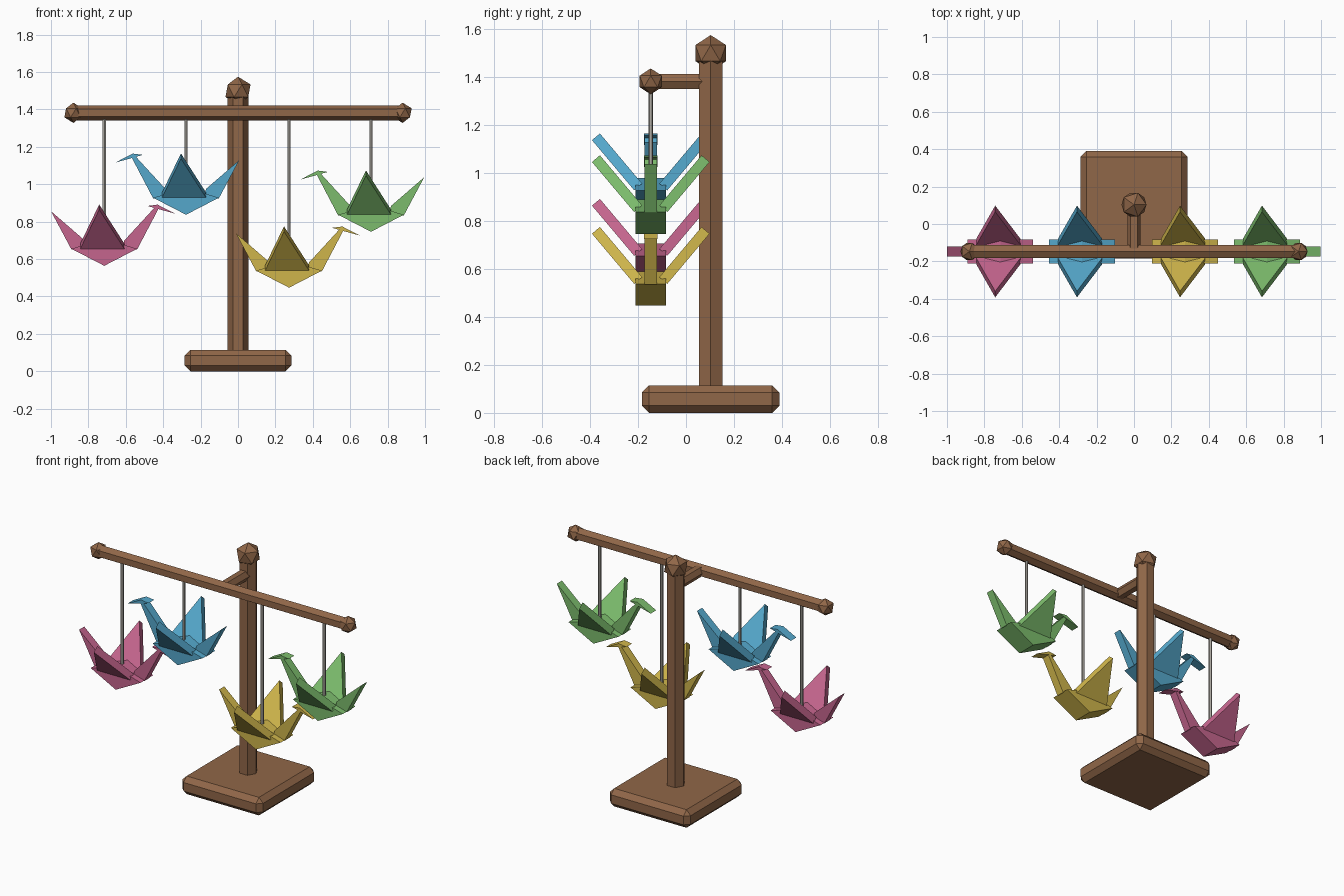
import bpy
import bmesh
from math import pi
from mathutils import Vector

if "Cube" in bpy.data.objects:
    bpy.data.objects.remove(bpy.data.objects["Cube"], do_unlink=True)


def material(name, rgb):
    m = bpy.data.materials.new(name)
    m.use_nodes = True
    m.diffuse_color = (*rgb, 1)
    m.node_tree.nodes["Principled BSDF"].inputs["Base Color"].default_value = (*rgb, 1)
    return m


WOOD = material("brown wood", (0.28, 0.135, 0.065))
CORD = material("grey cord", (0.42, 0.40, 0.36))
PINK = material("pink paper", (0.56, 0.13, 0.27))
BLUE = material("blue paper", (0.09, 0.39, 0.60))
YELLOW = material("yellow paper", (0.62, 0.46, 0.07))
GREEN = material("green paper", (0.20, 0.50, 0.15))

POST_Y, BEAM_Y, BEAM_Z = 0.103, -0.147, 1.382


def finish(bm, name, mat):
    bmesh.ops.recalc_face_normals(bm, faces=bm.faces)
    mesh = bpy.data.meshes.new(name)
    bm.to_mesh(mesh)
    bm.free()
    mesh.materials.append(mat)
    obj = bpy.data.objects.new(name, mesh)
    bpy.context.collection.objects.link(obj)
    return obj


def rod(name, start, end, radius, mat, spin=0):
    """Six-sided rod between two points."""
    start, end = Vector(start), Vector(end)
    bm = bmesh.new()
    bmesh.ops.create_cone(bm, cap_ends=True, segments=6, radius1=radius,
                          radius2=radius, depth=(end - start).length)
    obj = finish(bm, name, mat)
    obj.rotation_mode = 'QUATERNION'
    turn = Vector((0, 0, 1)).rotation_difference(end - start)
    obj.rotation_quaternion = turn @ Vector((1, 0, 0)).rotation_difference(
        Vector((0, 1, 0))) if spin else turn
    obj.location = (start + end) / 2
    return obj


def knob(name, loc, radius):
    bm = bmesh.new()
    bmesh.ops.create_icosphere(bm, subdivisions=1, radius=radius)
    finish(bm, name, WOOD).location = loc


def prism(name, corners, offset, mat, loc):
    """Flat polygon extruded along an offset."""
    bm = bmesh.new()
    face = bm.faces.new([bm.verts.new(c) for c in corners])
    result = bmesh.ops.extrude_face_region(bm, geom=[face], use_keep_orig=True)
    verts = [g for g in result["geom"] if isinstance(g, bmesh.types.BMVert)]
    bmesh.ops.translate(bm, verts=verts, vec=offset)
    finish(bm, name, mat).location = loc


def plate(name, profile, half, side, mat, loc):
    """Side profile in x and z, given a thickness along y."""
    prism(name, [(side * x, -half, z) for x, z in profile], (0, 2 * half, 0), mat, loc)


# Chamfered base
bm = bmesh.new()
bmesh.ops.create_cube(bm, size=1)
bmesh.ops.scale(bm, vec=(0.57, 0.573, 0.115), verts=bm.verts)
bmesh.ops.bevel(bm, geom=bm.edges[:], offset=0.03, segments=1, affect='EDGES')
finish(bm, "base", WOOD).location = (0, POST_Y, 0.0575)

# Post, arm and beam
rod("post", (0, POST_Y, 0.1), (0, POST_Y, 1.53), 0.056, WOOD, spin=1)
rod("arm", (0, POST_Y, BEAM_Z), (0, BEAM_Y, BEAM_Z), 0.036, WOOD, spin=1)
rod("beam", (-0.88, BEAM_Y, BEAM_Z), (0.88, BEAM_Y, BEAM_Z), 0.04, WOOD, spin=1)
knob("post_knob", (0, POST_Y, 1.5), 0.075)
for side, label in ((1, "left"), (-1, "right")):
    knob(label + "_beam_knob", (side * 0.88, BEAM_Y, BEAM_Z), 0.054)

# Profiles of the folded bird
BODY = [(-0.176, 0.091), (0, 0), (0.176, 0.091), (0, 0.143)]
NECK = [(0.176, 0.088), (0.09, 0.08), (0.107, 0.135), (0.275, 0.318), (0.29, 0.305)]
TAIL = [(0.176, 0.088), (0.09, 0.08), (0.107, 0.138), (0.285, 0.292)]
HEAD = [(0.23, 0.32), (0.285, 0.327), (0.378, 0.279), (0.29, 0.303)]


def bird(label, x, z, facing, mat):
    loc = (x, BEAM_Y, z)
    plate(label + "_body", BODY, 0.064, 1, mat, loc)
    plate(label + "_neck", NECK, 0.026, facing, mat, loc)
    plate(label + "_head", HEAD, 0.028, facing, mat, loc)
    plate(label + "_tail", TAIL, 0.026, -facing, mat, loc)
    # Slanted triangular wings
    for side, name in ((1, "back"), (-1, "front")):
        corners = [(-0.128, side * 0.069, 0.091), (0.107, side * 0.069, 0.091),
                   (-0.027, side * 0.245, 0.3)]
        prism(label + "_" + name + "_wing", corners, (0, side * -0.033, 0.028), mat, loc)
    rod(label + "_cord", (x, BEAM_Y, z + 0.1), (x, BEAM_Y, BEAM_Z), 0.01, CORD)


bird("pink_bird", -0.715, 0.564, 1, PINK)
bird("blue_bird", -0.278, 0.837, -1, BLUE)
bird("yellow_bird", 0.273, 0.447, 1, YELLOW)
bird("green_bird", 0.711, 0.746, -1, GREEN)
